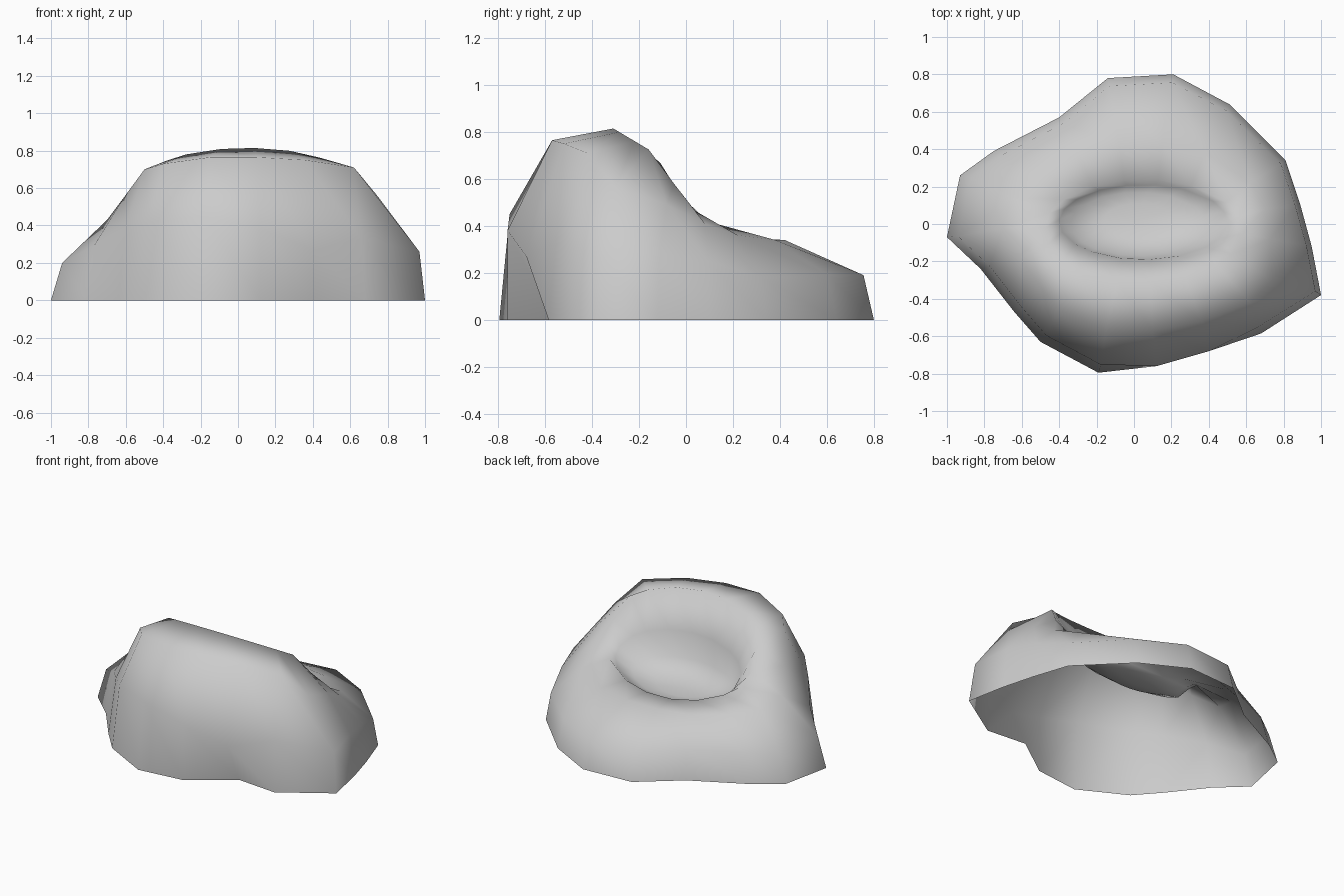
import bpy, bmesh, math

if "Cube" in bpy.data.objects:
    bpy.data.objects.remove(bpy.data.objects["Cube"])

# Ground outline of the rock: x, y, shoulder height above it
outline = [(.21, .80, .19), (.51, .64, .19), (.81, .34, .18), (.89, .10, .25), (.95, -.12, .28),
           (1.0, -.38, .26), (.68, -.585, .33), (.40, -.56, .27), (.12, -.76, .38),
           (-.19, -.795, .45), (-.50, -.63, .42), (-.64, -.47, .38), (-.82, -.24, .29),
           (-1.0, -.07, .20), (-.93, .26, .18), (-.75, .39, .19), (-.40, .57, .19), (-.14, .78, .18)]

# Crest where the walls turn over towards the hollow
crest = [(.15, .42, .34), (.38, .38, .34), (.62, .22, .36), (.70, .08, .41), (.73, -.08, .49),
         (.74, -.30, .565), (.62, -.42, .71), (.36, -.52, .75), (.10, -.57, .765),
         (-.15, -.57, .765), (-.40, -.46, .73), (-.50, -.33, .70), (-.61, -.18, .55),
         (-.70, -.02, .43), (-.66, .14, .38), (-.52, .26, .36), (-.30, .37, .34), (-.08, .42, .34)]

CX = .05
angles = [math.atan2((y + .05) / .5, (x - CX) / .7) for x, y, z in crest]


def oval(cy, rx, ry, z, tilt, cx=CX):
    """Oval ring of the hollow, higher at the front by tilt."""
    return [(cx + rx * math.cos(a), cy + ry * math.sin(a), z - tilt * math.sin(a)) for a in angles]


def rim_height(y):
    """Side profile of the rim, from the tall front ridge down to the back lip."""
    pts = [(-.31, .815), (-.15, .72), (-.08, .63), (0, .49), (.12, .41), (.25, .32)]
    for (y0, z0), (y1, z1) in zip(pts, pts[1:]):
        if y <= y1:
            return z0 + (z1 - z0) * (y - y0) / (y1 - y0)
    return pts[-1][1]


# The shoulder leans inwards, except over the undercut notch at the front
def lean(i, x, y, z):
    if i == 7:
        return (x, -.68, z)
    if i == 8:
        return (x, -.76, z)
    return (x * (.97 if x > 0 else .94), y * .945, z)


shoulder = [lean(i, *p) for i, p in enumerate(outline)]
rim = [(x, y, rim_height(y)) for x, y, z in oval(-.035, .53, .275, 0, 0)]
rings = [[(x, y, 0) for x, y, z in outline], shoulder, crest, rim,
         oval(.01, .45, .20, .44, .14),           # steep wall
         oval(0, .36, .17, .35, .06, .02),        # foot of the wall
         oval(.02, .18, .09, .31, .02, .02)]      # floor

# Skin the rings into an open-bottomed shell
bm = bmesh.new()
loops = [[bm.verts.new(p) for p in ring] for ring in rings]
n = len(outline)
for lo, hi in zip(loops, loops[1:]):
    for i in range(n):
        j = (i + 1) % n
        bm.faces.new((lo[i], hi[i], hi[j], lo[j]))
centre = bm.verts.new((.02, .02, .305))
for i in range(n):
    bm.faces.new((loops[-1][i], centre, loops[-1][(i + 1) % n]))
bm.normal_update()
if centre.normal.z < 0:
    bmesh.ops.reverse_faces(bm, faces=bm.faces[:])
for f in bm.faces:
    f.smooth = True

mesh = bpy.data.meshes.new("hollow_rock")
bm.to_mesh(mesh)
bm.free()
rock = bpy.data.objects.new("hollow_rock", mesh)
bpy.context.collection.objects.link(rock)
